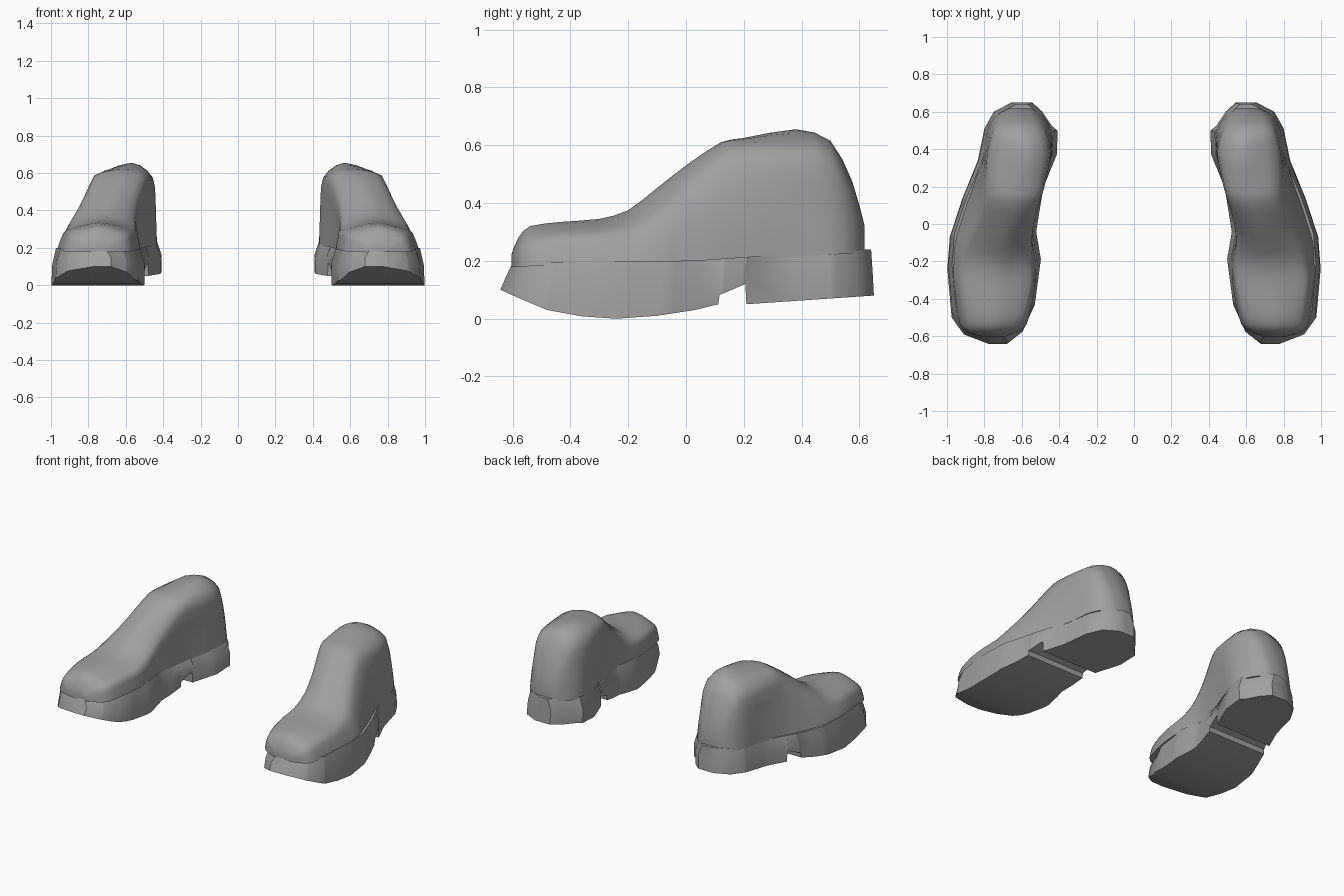
import bpy, bmesh
from mathutils import Vector

if "Cube" in bpy.data.objects:
    bpy.data.objects.remove(bpy.data.objects["Cube"])

leather = bpy.data.materials.new("grey leather")
leather.diffuse_color = (0.35, 0.35, 0.35, 1)
leather.use_nodes = True
leather.node_tree.nodes["Principled BSDF"].inputs["Base Color"].default_value = leather.diffuse_color


def lerp(table, y):
    """Piecewise linear lookup in a list of (y, value) pairs."""
    for (a, va), (b, vb) in zip(table, table[1:]):
        if y <= b:
            return va + (vb - va) * max(0, y - a) / (b - a)
    return table[-1][1]


def curve(rows, steps):
    """Smooth curve through rows of vectors."""
    pts = [Vector(r) for r in rows]
    out = []
    for i in range(len(pts) - 1):
        p0, p1, p2 = pts[max(i - 1, 0)], pts[i], pts[i + 1]
        p3 = pts[min(i + 2, len(pts) - 1)]
        for s in range(steps):
            t = s / steps
            # Tangents are softened to avoid overshoot
            m1, m2 = (p2 - p0) * 0.4, (p3 - p1) * 0.4
            out.append((2*t**3 - 3*t*t + 1) * p1 + (t**3 - 2*t*t + t) * m1
                       + (3*t*t - 2*t**3) * p2 + (t**3 - t*t) * m2)
    return out + [pts[-1]]


def loft(name, sections, angle):
    """Skin closed sections, cap both ends and mirror to the other foot."""
    bm = bmesh.new()
    rings = [[bm.verts.new(p) for p in s] for s in sections]
    n = len(rings[0])
    for a, b in zip(rings, rings[1:]):
        for i in range(n):
            j = (i + 1) % n
            bm.faces.new((a[i], a[j], b[j], b[i]))
    bm.faces.new(rings[0])
    bm.faces.new(rings[-1])
    bmesh.ops.recalc_face_normals(bm, faces=bm.faces[:])
    me = bpy.data.meshes.new(name)
    bm.to_mesh(me)
    bm.free()
    me.materials.append(leather)
    ob = bpy.data.objects.new(name, me)
    bpy.context.collection.objects.link(ob)
    ob.modifiers.new("other_foot", 'MIRROR').use_mirror_merge = False
    bpy.ops.object.select_all(action='DESELECT')
    ob.select_set(True)
    bpy.context.view_layer.objects.active = ob
    bpy.ops.object.shade_smooth_by_angle(angle=angle)


# Sole outline, inner and outer edge along the foot
inner = [(-.642, .68), (-.575, .595), (-.43, .53), (-.2, .50), (-.05, .525),
         (.19, .487), (.37, .415), (.5, .41), (.525, .44), (.6, .49), (.65, .545)]
outer = [(-.642, .775), (-.59, .91), (-.5, .975), (-.24, .998), (-.07, .985),
         (.13, .92), (.34, .835), (.51, .80), (.6, .75), (.65, .655)]
# Underside with toe spring, arch step and heel
under = [(-.642, .10), (-.58, .072), (-.48, .03), (-.36, .008), (-.24, .0),
         (-.1, .01), (.03, .03), (.112, .05), (.116, .082), (.205, .12),
         (.209, .05), (.65, .08)]
welt = [(-.65, .185), (-.4, .20), (0, .20), (.3, .22), (.65, .24)]

stations = sorted({y for t in (inner, outer, under) for y, _ in t})
sole = []
for y in stations:
    a, b, z, w = (lerp(t, y) for t in (inner, outer, under, welt))
    yt = .015 + y * .962
    ym = (y + yt) / 2
    h = (w - z) * .55 + z
    c = (a + b) / 2
    sole.append([(a, y, z), (a - .002, ym, h), (a + .022, yt, w), (c, yt, w),
                 (b - .025, yt, w), (b - .005, ym, h), (b, y, z), (c, y, z)])
loft("sole_and_heel", sole, 0.6)

# Upper: y, base x pair, shoulder x pair, shoulder z, ridge x, ridge z
upper = [
    (-.603, .69, .81, .70, .80, .21, .75, .225),
    (-.58, .63, .89, .66, .86, .245, .75, .28),
    (-.54, .575, .93, .61, .885, .275, .75, .32),
    (-.43, .545, .95, .58, .90, .295, .74, .335),
    (-.30, .525, .967, .555, .91, .30, .73, .345),
    (-.20, .525, .967, .56, .89, .32, .71, .375),
    (-.10, .54, .96, .56, .865, .375, .69, .452),
    (.00, .54, .93, .545, .82, .46, .66, .53),
    (.12, .515, .89, .51, .775, .565, .63, .61),
    (.20, .495, .86, .485, .77, .585, .60, .625),
    (.38, .435, .805, .455, .765, .575, .57, .655),
    (.50, .44, .785, .49, .735, .565, .60, .615),
    (.575, .485, .745, .53, .70, .43, .61, .475),
    (.618, .545, .67, .56, .65, .29, .61, .32),
]
body = []
for v in curve(upper, 2):
    y, a, b, ta, tb, zs, c, zt = v
    w = lerp(welt, y) - .01
    m = (w + zs) / 2
    prof = curve([(a, y, w), (a * .6 + ta * .4 - .004, y, m), (ta, y, zs), (c, y, zt),
                  (tb, y, zs), (b * .6 + tb * .4 + .004, y, m), (b, y, w)], 3)
    body.append(prof)
loft("upper", body, 0.8)
